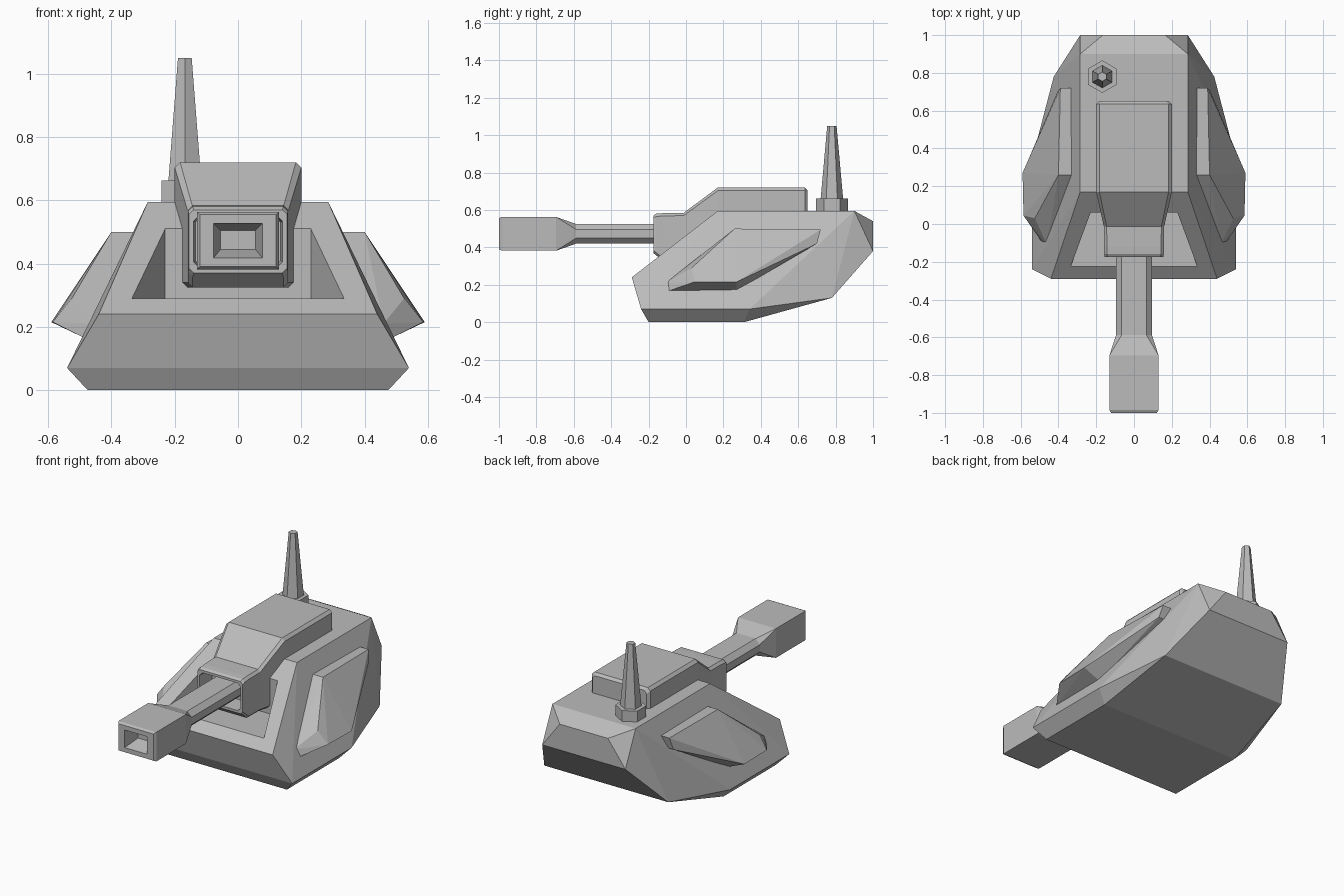
import bpy
import bmesh

cube = bpy.data.objects.get("Cube")
if cube:
    bpy.data.objects.remove(cube, do_unlink=True)

grey = bpy.data.materials.new("armour grey")
grey.use_nodes = True
grey.diffuse_color = (0.5, 0.5, 0.5, 1)
grey.node_tree.nodes["Principled BSDF"].inputs["Base Color"].default_value = (0.5, 0.5, 0.5, 1)


def finish(name, bm):
    bmesh.ops.recalc_face_normals(bm, faces=bm.faces)
    mesh = bpy.data.meshes.new(name)
    bm.to_mesh(mesh)
    bm.free()
    mesh.materials.append(grey)
    obj = bpy.data.objects.new(name, mesh)
    bpy.context.collection.objects.link(obj)
    return obj


def faceted(name, points, mirrored=False):
    """Faceted solid wrapped around corner points, optionally mirrored in x."""
    bm = bmesh.new()
    for x, y, z in points:
        bm.verts.new((x, y, z))
        if mirrored:
            bm.verts.new((-x, y, z))
    bmesh.ops.convex_hull(bm, input=bm.verts[:])
    bmesh.ops.dissolve_limit(bm, angle_limit=0.02, verts=bm.verts[:], edges=bm.edges[:])
    return finish(name, bm)


def loft(name, sections):
    """Skin along y through chamfered rectangles: (y, half width, bottom, top, chamfer)."""
    bm = bmesh.new()
    rings = []
    for y, w, lo, hi, c in sections:
        outline = [(w - c, lo), (w, lo + c), (w, hi - c), (w - c, hi),
                   (c - w, hi), (-w, hi - c), (-w, lo + c), (c - w, lo)]
        rings.append([bm.verts.new((x, y, z)) for x, z in outline])
    for a, b in zip(rings, rings[1:]):
        for i in range(8):
            j = (i + 1) % 8
            bm.faces.new((a[i], a[j], b[j], b[i]))
    bm.faces.new(rings[0])
    bm.faces.new(rings[-1])
    bmesh.ops.remove_doubles(bm, verts=bm.verts[:], dist=0.0005)
    return finish(name, bm)


def hex_post(name, x, y, z0, z1, r0, r1):
    bm = bmesh.new()
    bmesh.ops.create_cone(bm, cap_ends=True, segments=6, radius1=r0, radius2=r1, depth=z1 - z0)
    bmesh.ops.translate(bm, verts=bm.verts[:], vec=(x, y, (z0 + z1) / 2))
    return finish(name, bm)


# Armoured turret shell
shell = faceted("turret_shell", [
    (0.475, -0.2, 0), (0.475, 0.31, 0),
    (0.54, -0.24, 0.07), (0.54, 0.34, 0.07), (0.425, 0.78, 0.13),
    (0.285, 1.0, 0.38), (0.165, 1.0, 0.54), (0.285, 0.9, 0.595),
    (0.285, 0.17, 0.595), (0.44, -0.29, 0.24)], mirrored=True)

# Recess in the sloping front around the gun mount
cutter = faceted("front_recess_cutter", [
    (0.335, -0.225, 0.29), (0.335, -0.225, 0.8),
    (0.23, 0.06, 0.29), (0.23, 0.06, 0.8)], mirrored=True)
cutter.hide_render = True
cutter.hide_viewport = True
cut = shell.modifiers.new("front recess", "BOOLEAN")
cut.operation = "DIFFERENCE"
cut.solver = "EXACT"
cut.object = cutter

# Side armour pods, their inner corners sunk in the shell
pod_corners = [
    (0.46, -0.11, 0.21), (0.485, -0.1, 0.165), (0.48, 0.27, 0.17),
    (0.325, 0.26, 0.5), (0.325, 0.72, 0.495), (0.36, 0.7, 0.42),
    (0.4, 0.26, 0.5), (0.39, 0.72, 0.495), (0.405, 0.7, 0.42),
    (0.59, 0.27, 0.215), (0.585, 0.045, 0.215), (0.525, 0.03, 0.29)]
for side, label in ((1, "left"), (-1, "right")):
    faceted(label + "_side_pod", [(side * x, y, z) for x, y, z in pod_corners])

# Gun housing with an open collar at the front
loft("gun_housing", [
    (-0.06, 0.135, 0.39, 0.55, 0.02), (-0.175, 0.14, 0.385, 0.555, 0.02),
    (-0.175, 0.155, 0.37, 0.57, 0.015), (-0.16, 0.158, 0.358, 0.58, 0.015),
    (-0.12, 0.158, 0.325, 0.583, 0.015), (-0.012, 0.16, 0.325, 0.585, 0.015),
    (0.17, 0.2, 0.325, 0.72, 0.017), (0.635, 0.2, 0.325, 0.72, 0.017),
    (0.65, 0.185, 0.34, 0.705, 0.017)])

# Barrel and muzzle block with its tapered bore
loft("barrel", [(-0.62, 0.095, 0.42, 0.525, 0.03), (-0.03, 0.095, 0.42, 0.525, 0.03)])
loft("muzzle", [
    (-0.9, 0.055, 0.445, 0.505, 0), (-0.99, 0.075, 0.42, 0.525, 0),
    (-1.0, 0.077, 0.418, 0.527, 0), (-1.0, 0.12, 0.39, 0.555, 0),
    (-0.985, 0.13, 0.382, 0.563, 0), (-0.695, 0.13, 0.382, 0.563, 0),
    (-0.585, 0.094, 0.421, 0.524, 0.03)])

# Aerial on the roof
hex_post("aerial_base", -0.168, 0.78, 0.58, 0.662, 0.086, 0.086)
hex_post("aerial_mast", -0.168, 0.78, 0.65, 1.05, 0.061, 0.025)
